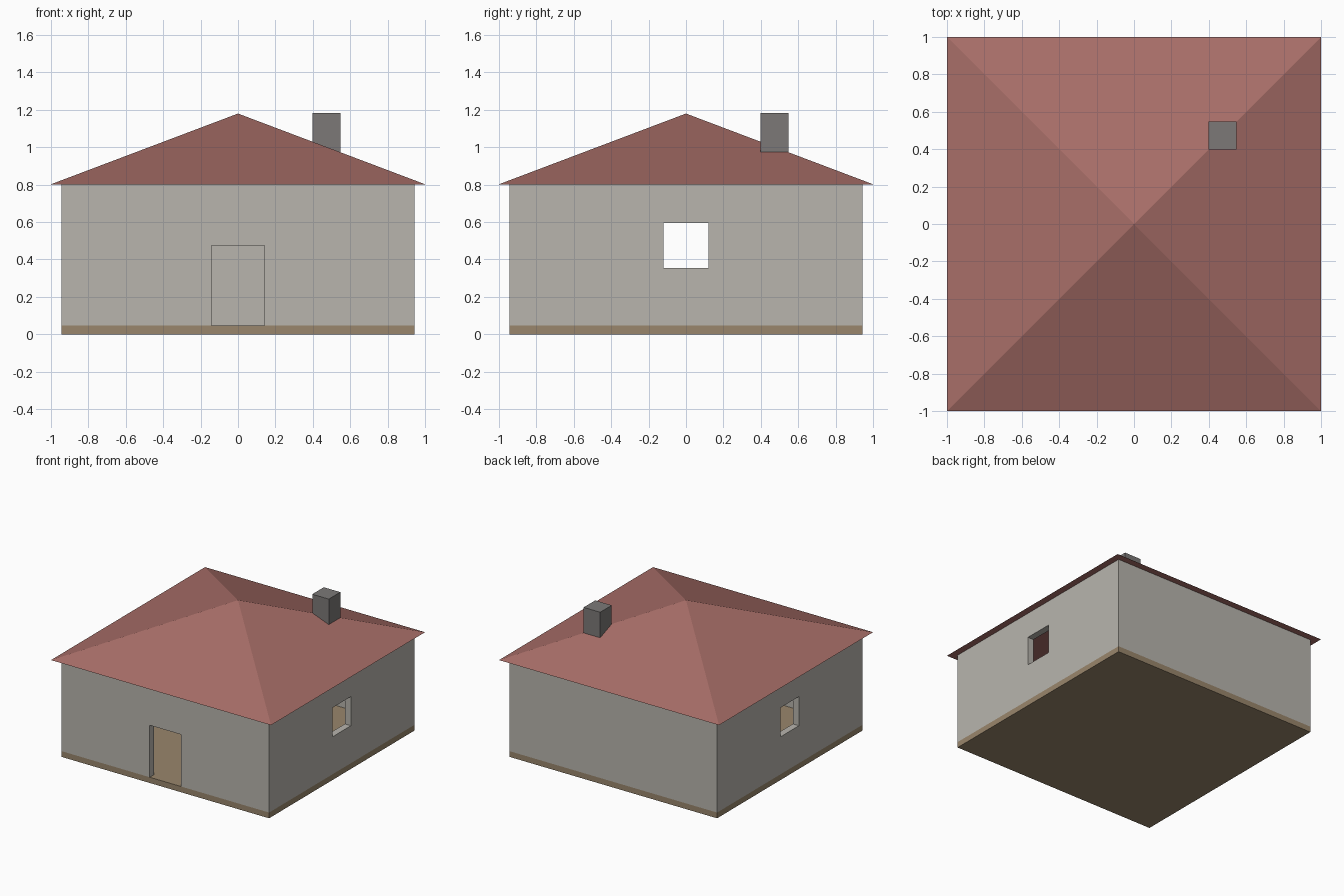
import bpy, bmesh

if "Cube" in bpy.data.objects:
    bpy.data.objects.remove(bpy.data.objects["Cube"])

W = 0.943          # half width of the walls
T = 0.055          # wall thickness
FLOOR, EAVES, PEAK = 0.047, 0.802, 1.18


def material(name, rgb):
    m = bpy.data.materials.new(name)
    m.diffuse_color = (*rgb, 1)
    m.use_nodes = True
    m.node_tree.nodes["Principled BSDF"].inputs["Base Color"].default_value = m.diffuse_color
    return m


plaster = material("grey plaster", (0.48, 0.46, 0.42))
timber = material("brown floor", (0.32, 0.24, 0.15))
tile = material("red roof", (0.39, 0.155, 0.137))
stone = material("grey stone", (0.20, 0.19, 0.185))


def box(name, lo, hi, mat):
    bm = bmesh.new()
    bmesh.ops.create_cube(bm, size=1)
    for v in bm.verts:
        v.co = [(a + b) / 2 + c * (b - a) for a, b, c in zip(lo, hi, v.co)]
    me = bpy.data.meshes.new(name)
    bm.to_mesh(me)
    bm.free()
    me.materials.append(mat)
    ob = bpy.data.objects.new(name, me)
    bpy.context.collection.objects.link(ob)
    return ob


def cut(target, name, lo, hi):
    cutter = box(name, lo, hi, plaster)
    cutter.hide_render = True
    cutter.hide_set(True)
    mod = target.modifiers.new(name, 'BOOLEAN')
    mod.operation = 'DIFFERENCE'
    mod.solver = 'EXACT'
    mod.object = cutter


# floor slab
box("floor_slab", (-W, -W, 0), (W, W, FLOOR), timber)

# hollow walls with a doorway in front and a window on each side
walls = box("walls", (-W, -W, FLOOR), (W, W, EAVES), plaster)
I = W - T
cut(walls, "room_cutter", (-I, -I, -0.2), (I, I, 1))
cut(walls, "door_cutter", (-0.142, -1.2, -0.1), (0.142, -0.6, 0.474))
cut(walls, "window_cutter", (-1.2, -0.119, 0.355), (1.2, 0.119, 0.594))

# pyramid roof with a flat underside
roof = box("roof", (-1, -1, EAVES), (1, 1, PEAK), tile)
bm = bmesh.new()
bm.from_mesh(roof.data)
top = [v for v in bm.verts if v.co.z > 1]
bmesh.ops.pointmerge(bm, verts=top, merge_co=(0, 0, PEAK))
bm.to_mesh(roof.data)
bm.free()

# chimney
box("chimney", (0.397, 0.397, 0.90), (0.547, 0.547, 1.183), stone)
